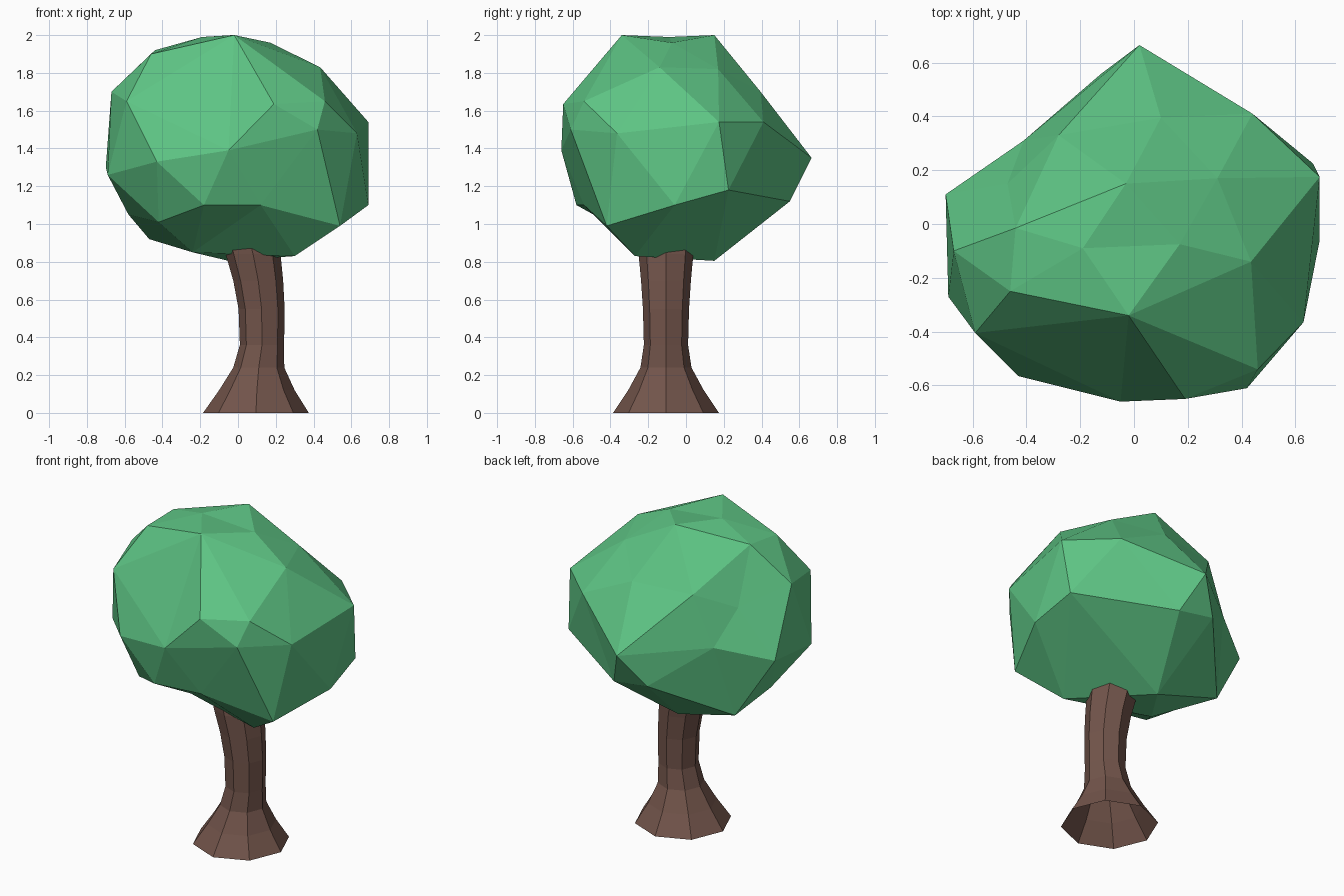
import bpy, bmesh
from math import cos, sin, pi
from mathutils import Vector


def finish(bm, name, color):
    bmesh.ops.recalc_face_normals(bm, faces=bm.faces)
    mesh = bpy.data.meshes.new(name)
    bm.to_mesh(mesh)
    bm.free()
    mat = bpy.data.materials.new(name + "_material")
    mat.diffuse_color = color
    mesh.materials.append(mat)
    obj = bpy.data.objects.new(name, mesh)
    bpy.context.collection.objects.link(obj)
    return obj


# Trunk: open eight-sided tube, flared at the foot and leaning (z, centre x, radius)
SIDES = 8
rings = [(0, .095, .28), (.12, .10, .20), (.24, .11, .135), (.36, .127, .117),
         (.55, .125, .122), (.70, .107, .132), (.84, .08, .145), (.90, .065, .145)]
bm = bmesh.new()
loops = [[bm.verts.new((cx + r * cos(2 * pi * i / SIDES),
                        -.106 + r * sin(2 * pi * i / SIDES), z))
          for i in range(SIDES)] for z, cx, r in rings]
for low, high in zip(loops, loops[1:]):
    for i in range(SIDES):
        j = (i + 1) % SIDES
        bm.faces.new((low[i], low[j], high[j], high[i]))
finish(bm, "trunk", (.17, .09, .07, 1))

# Crown: irregular faceted ball
points = [
    # top
    (-.02, -.34, 2.0), (-.03, .15, 2.0), (-.19, -.09, 1.99), (.17, -.075, 1.96),
    (.435, -.14, 1.83), (-.44, -.015, 1.92), (-.46, -.25, 1.90), (.31, .17, 1.82),
    (.10, .395, 1.70), (-.28, .33, 1.69),
    # upper sides
    (.46, -.54, 1.65), (.19, -.65, 1.635), (.42, -.61, 1.50), (.63, -.365, 1.48),
    (.69, .175, 1.54), (.44, .41, 1.54), (-.67, -.10, 1.70), (-.59, -.405, 1.65),
    (-.47, .15, 1.59),
    # middle
    (-.43, -.565, 1.33), (-.05, -.66, 1.39), (.02, .665, 1.35), (-.41, .31, 1.38),
    (-.70, .11, 1.30), (-.69, -.27, 1.26), (.665, .225, 1.18), (.69, -.06, 1.10),
    # underside
    (-.12, .56, 1.155), (.12, .55, 1.12), (-.18, -.58, 1.10), (.12, -.54, 1.10),
    (.54, -.42, .99), (-.42, -.39, 1.01), (-.58, -.02, 1.05), (-.47, .18, .92),
    (-.24, -.13, .85), (-.05, .15, .805), (.30, -.27, .83)]
centre = Vector((0, 0, 1.4))
bm = bmesh.new()
place = {}
for p in points:
    v = bm.verts.new((Vector(p) - centre).normalized())
    place[v] = p
# Facets come from the hull on a unit ball, then each corner moves to its place
bmesh.ops.convex_hull(bm, input=bm.verts[:])
for v, p in place.items():
    if v.is_valid:
        v.co = p
finish(bm, "crown", (.11, .55, .23, 1))
